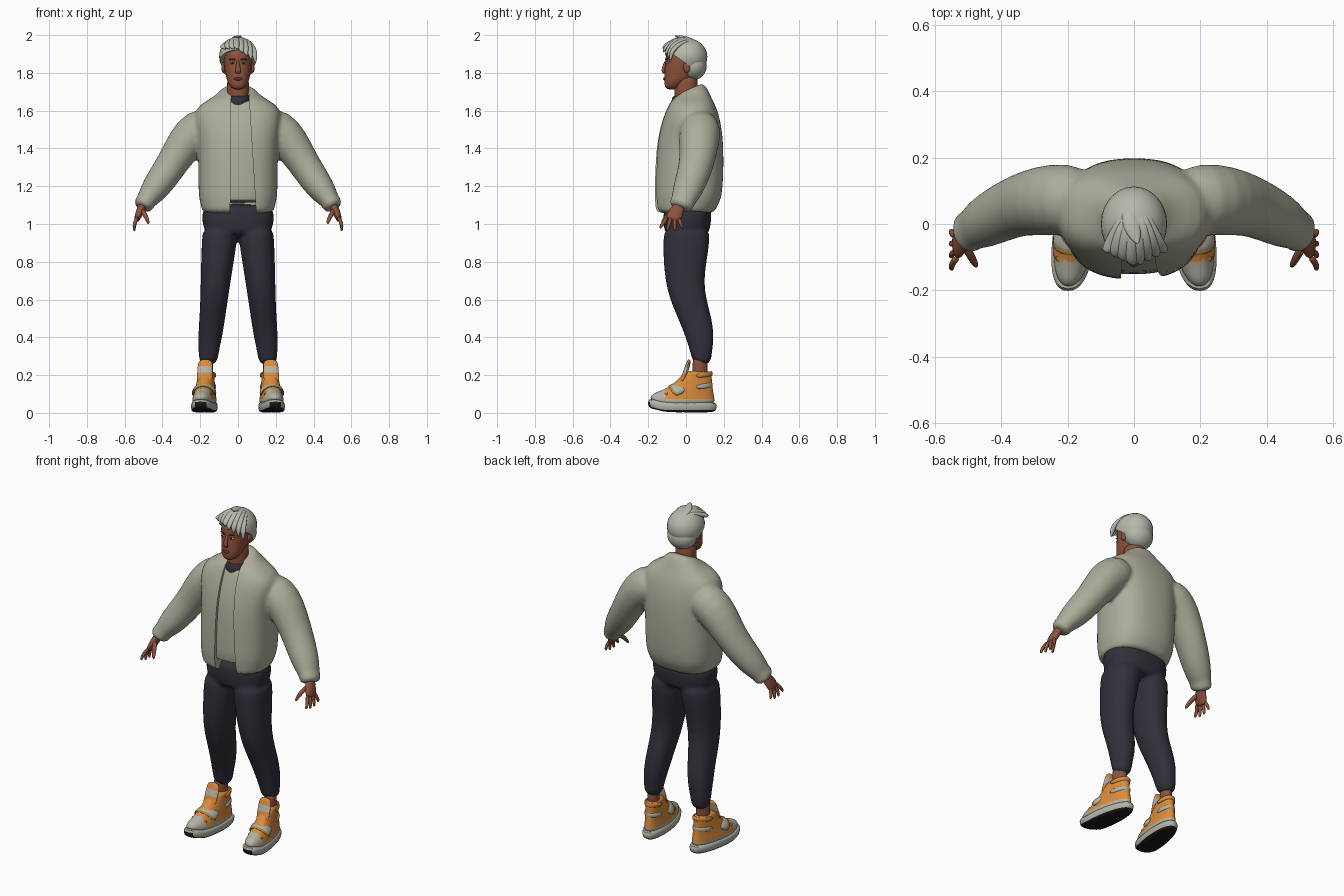
import bpy, bmesh, math
from mathutils import Vector, Matrix

cube = bpy.data.objects.get("Cube")
if cube:
    bpy.data.objects.remove(cube, do_unlink=True)


def material(name, *rgb):
    m = bpy.data.materials.new(name)
    m.use_nodes = True
    m.diffuse_color = (*rgb, 1)
    m.node_tree.nodes["Principled BSDF"].inputs["Base Color"].default_value = (*rgb, 1)
    return m


CLOTH = material("sage grey cloth", .42, .42, .33)
HAIR = material("silver hair", .47, .48, .41)
NAVY = material("dark navy", .03, .03, .042)
SKIN = material("brown skin", .27, .085, .045)
LIPS = material("dark brown", .13, .035, .022)
WHITE = material("eye white", .6, .55, .5)
BLACK = material("black rubber", .01, .01, .012)
ORANGE = material("orange", .7, .26, .045)
GOLD = material("gold trim", .45, .25, .04)
SHOE = material("shoe grey", .45, .45, .38)

SIDES = ((1, "left"), (-1, "right"))
X, Y = Vector((1, 0, 0)), Vector((0, 1, 0))


def hoop(z, x0, x1, y0, y1, power=1, tilt=0, n=24):
    """Horizontal superellipse ring between the given limits."""
    ring = []
    for i in range(n):
        c, s = math.cos(math.tau * i / n), math.sin(math.tau * i / n)
        dx = math.copysign(abs(c) ** power, c) * (x1 - x0) / 2
        dy = math.copysign(abs(s) ** power, s) * (y1 - y0) / 2
        ring.append(Vector(((x0 + x1) / 2 + dx, (y0 + y1) / 2 + dy, z + tilt * dy)))
    return ring


def tube(path, ref=Y, n=16):
    """Elliptical rings along (x, y, z, thickness, width along ref) stations."""
    pts = [Vector(p[:3]) for p in path]
    rings = []
    for i, p in enumerate(path):
        t = (pts[min(i + 1, len(pts) - 1)] - pts[max(i - 1, 0)]).normalized()
        v = (ref - t * ref.dot(t)).normalized()
        u = t.cross(v)
        angles = [math.tau * k / n for k in range(n)]
        rings.append([pts[i] + u * p[3] * math.cos(a) + v * p[4] * math.sin(a) for a in angles])
    return rings


def loft(rings, bm=None, move=lambda v: v):
    """Skin a stack of rings and cap both ends."""
    bm = bm or bmesh.new()
    rows = [[bm.verts.new(move(v)) for v in ring] for ring in rings]
    n = len(rows[0])
    for a, b in zip(rows, rows[1:]):
        for i in range(n):
            bm.faces.new((a[i], a[(i + 1) % n], b[(i + 1) % n], b[i]))
    bm.faces.new(rows[0][::-1])
    bm.faces.new(rows[-1])
    return bm


def blob(center, radii, bm=None):
    bm = bm or bmesh.new()
    matrix = Matrix.Translation(center) @ Matrix.Diagonal((*radii, 1))
    bmesh.ops.create_uvsphere(bm, u_segments=28, v_segments=16, radius=1, matrix=matrix)
    return bm


def build(name, bm, mats, rule=None, subsurf=1, voxel=0, cutter=None):
    """Make an object, bake its modifiers, colour its faces and smooth it."""
    bmesh.ops.recalc_face_normals(bm, faces=bm.faces)
    ob = bpy.data.objects.new(name, bpy.data.meshes.new(name))
    bm.to_mesh(ob.data)
    bm.free()
    bpy.context.scene.collection.objects.link(ob)
    if subsurf:
        ob.modifiers.new("round", "SUBSURF").levels = subsurf
    if voxel:
        remesh = ob.modifiers.new("merge", "REMESH")
        remesh.mode, remesh.voxel_size = "VOXEL", voxel
        soften = ob.modifiers.new("soften", "SMOOTH")
        soften.factor, soften.iterations = .5, 5
    if cutter:
        cut = ob.modifiers.new("opening", "BOOLEAN")
        cut.operation, cut.object = "DIFFERENCE", cutter
    bpy.context.view_layer.update()
    graph = bpy.context.evaluated_depsgraph_get()
    mesh = bpy.data.meshes.new_from_object(ob.evaluated_get(graph))
    ob.modifiers.clear()
    ob.data = mesh
    mesh.materials.clear()
    for m in mats:
        mesh.materials.append(m)
    for p in mesh.polygons:
        p.material_index = rule(p.center, p.normal) if rule else 0
    mesh.shade_smooth()
    mesh.set_sharp_from_angle(angle=math.radians(45))
    return ob


# Jacket: torso and both sleeves merged, then opened down the front
torso = [(1.05, .185, -.155, .145), (1.08, .195, -.165, .16), (1.11, .2, -.165, .175),
         (1.14, .21, -.17, .19), (1.25, .212, -.167, .2), (1.4, .212, -.16, .2),
         (1.5, .225, -.142, .192), (1.58, .235, -.117, .175), (1.63, .21, -.093, .155),
         (1.67, .135, -.07, .135)]
rings = [hoop(z, -r, r, a, b, .8) for z, r, a, b in torso]
rings += [hoop(1.7, -.097, .097, -.055, .11, 1, .3), hoop(1.72, -.085, .085, -.05, .09, 1, .5)]
jacket = loft(rings)
sleeve = [(.13, .07, 1.53, .09, .095), (.21, .075, 1.505, .114, .112), (.28, .07, 1.43, .103, .108),
          (.345, .058, 1.325, .085, .095), (.405, .03, 1.235, .083, .088), (.46, 0, 1.16, .07, .078),
          (.485, -.015, 1.125, .052, .064), (.496, -.022, 1.108, .056, .068), (.51, -.033, 1.08, .05, .063)]
for s, side in SIDES:
    loft(tube(sleeve), jacket, lambda v: Vector((v.x * s, v.y, v.z)))
gap = [[Vector((x, y, z)) for x, y in ((a, -.3), (b, -.3), (b, -.02), (a, -.02))]
       for z, a, b in ((1, -.042, .1), (1.8, -.035, .05))]
cutter = build("opening_cutter", loft(gap), [], subsurf=0)
cutter.hide_render = True
build("jacket", jacket, [CLOTH], voxel=.011, cutter=cutter)
bpy.data.objects.remove(cutter, do_unlink=True)

# Shirt with dark neckband
shirt = [hoop(max(z, 1.1), .02 - r, r - .02, a + .016, b - .03, .8) for z, r, a, b in torso[2:-1]]
build("shirt", loft(shirt + [hoop(1.66, -.08, .08, -.07, .09)]), [CLOTH])
build("shirt_neckband", loft([hoop(z, -r, r, -.01 - r, .01 + r, 1, .15)
                              for z, r in ((1.62, .072), (1.65, .07), (1.68, .064), (1.69, .058))]), [NAVY])

# Trousers
pants = loft([hoop(z, -r, r, a, b, .85) for z, r, a, b in
              ((.93, .15, -.1, .11), (.97, .187, -.12, .13), (1.05, .193, -.12, .137), (1.11, .185, -.12, .13))])
leg = [(.25, .108, .207, .038, .132), (.32, .103, .209, .023, .138), (.4, .083, .212, -.002, .15),
       (.5, .068, .205, -.042, .138), (.6, .053, .2, -.087, .108), (.7, .038, .198, -.11, .095),
       (.8, .022, .196, -.12, .11), (.9, .006, .192, -.122, .125), (1, -.004, .19, -.12, .13)]
for s, side in SIDES:
    loft([hoop(*station, .9) for station in leg], pants, lambda v: Vector((v.x * s, v.y, v.z)))
build("trousers", pants, [NAVY], voxel=.011)

# Head, neck and face
build("neck", loft([hoop(z, -.058, .058, -.062, .062) for z in (1.62, 1.68, 1.74, 1.8)]), [SKIN])
skull = [(1.712, .022, -.1, -.05), (1.725, .04, -.112, -.03), (1.75, .055, -.116, 0), (1.78, .064, -.115, .05),
         (1.82, .072, -.112, .08), (1.86, .076, -.107, .09), (1.9, .077, -.11, .09),
         (1.94, .066, -.095, .08), (1.965, .04, -.06, .05)]
build("head", loft([hoop(z, -r, r, a, b, .9) for z, r, a, b in skull]), [SKIN], subsurf=2)
build("nose", loft(tube([(0, -.104, 1.865, .008, .008), (0, -.116, 1.835, .009, .01),
                         (0, -.123, 1.808, .01, .017), (0, -.112, 1.797, .006, .012)], X)), [SKIN], subsurf=2)
build("lips", blob((0, -.114, 1.768), (.023, .007, .008)), [LIPS], subsurf=0)
for s, side in SIDES:
    build(side + "_ear", blob((s * .077, .005, 1.83), (.011, .02, .03)), [SKIN], subsurf=0)
    build(side + "_eye", blob((s * .03, -.1, 1.853), (.014, .008, .006)), [WHITE], subsurf=0)
    build(side + "_iris", blob((s * .03, -.106, 1.853), (.006, .004, .006)), [BLACK], subsurf=0)
    brow = [(s * .012, -.108, 1.868, .004, .004), (s * .03, -.107, 1.875, .005, .005), (s * .05, -.095, 1.87, .003, .003)]
    build(side + "_eyebrow", loft(tube(brow)), [LIPS])

# Hair: a trimmed cap, nape and swept locks
cap = blob((0, 0, 1.885), (.1, .113, .1))
bmesh.ops.bisect_plane(cap, geom=cap.verts[:] + cap.edges[:] + cap.faces[:], dist=.0001,
                       plane_co=(0, 0, 1.85), plane_no=(0, .7, 1), clear_inner=True)
bmesh.ops.holes_fill(cap, edges=cap.edges)
build("hair_cap", cap, [HAIR], subsurf=0)
build("hair_nape", blob((0, .036, 1.838), (.086, .074, .076)), [HAIR], subsurf=0)


def dome(x, y):
    return 1.885 + .1 * math.sqrt(max(0, 1 - (x / .1) ** 2 - (y / .113) ** 2))


for i in range(8):
    e = -.085 + .025 * i
    drop = 1.925 - .075 * max(0, i - 3) / 4
    lock = [(.01, .06, dome(.01, .06) - .01, .006, .01), (e * .5, 0, dome(e * .5, 0), .011, .02),
            (e * .8, -.06, dome(e * .8, -.06) + .004, .016, .024),
            (e, -.125 + abs(e) * .5, (drop + 1.94) / 2 + .005, .012, .018),
            (e * .9 + .012, -.125 + abs(e) * .45, drop, .002, .003)]
    build("hair_lock_%d" % (i + 1), loft(tube(lock, X, 8)), [HAIR], subsurf=2)
build("hair_crest", loft(tube([(-.02, .05, 1.965, .01, .02), (-.01, 0, 1.985, .012, .03),
                               (.005, -.04, 1.99, .01, .02), (.012, -.06, 1.998, .002, .003)], X, 8)), [HAIR], subsurf=2)

# Hands
for s, side in SIDES:
    def mirror(v):
        return Vector((v.x * s, v.y, v.z))
    hand = loft(tube([(.5, -.028, 1.11, .024, .03), (.515, -.045, 1.075, .022, .036),
                      (.53, -.065, 1.04, .019, .043), (.538, -.07, 1.015, .012, .038)]), None, mirror)
    for i in range(4):
        base, tip = -.1 + .02 * i, -.135 + .038 * i
        end = .962 if i in (1, 2) else .975
        loft(tube([(.53, base, 1.04, .011, .011), (.548, (base + tip) / 2, 1.005, .011, .011),
                   (.55, tip, end + .012, .009, .009), (.548, tip, end, .005, .005)], n=8), hand, mirror)
    loft(tube([(.513, -.055, 1.08, .015, .015), (.492, -.095, 1.05, .014, .014),
               (.477, -.122, 1.015, .011, .011), (.474, -.128, 1, .005, .005)], X, 8), hand, mirror)
    build(side + "_hand", hand, [SKIN])


# Shoes: built at the origin, then splayed and moved out to each foot
def sole_rule(c, n):
    return 1 if n.z < -.5 or (c.y < -.16 and n.y < -.75 and c.z < .06) else 0


for s, side in SIDES:
    def foot(v):
        x = v.x * (1 - .9 * max(0, v.y)) + .165 + .12 * (.08 - v.y)
        return Vector((x * s, v.y, v.z + .25 * max(0, -.12 - v.y)))
    sole = [hoop(z, -r, r, a, b, .8) for z, r, a, b in
            ((0, .056, -.18, .145), (.012, .065, -.2, .16), (.04, .068, -.205, .167), (.062, .063, -.198, .16))]
    build(side + "_sole", loft(sole, None, foot), [SHOE, BLACK], sole_rule)
    upper = [hoop(z, -r, r, a, b, .9) for z, r, a, b in
             ((.035, .062, -.195, .155), (.075, .062, -.19, .152), (.1, .056, -.16, .147), (.13, .052, -.1, .142),
              (.17, .047, -.05, .137), (.2, .045, -.02, .137), (.225, .042, .005, .132))]
    build(side + "_shoe_upper", loft(upper, None, foot), [ORANGE, SHOE],
          lambda c, n: 1 if c.y < -.11 or c.z < .07 else 0, subsurf=2)
    tongue = [(0, -.03, .14, .014, .04), (0, -.008, .2, .014, .042), (0, .008, .245, .013, .042), (0, .018, .285, .009, .036)]
    build(side + "_shoe_tongue", loft(tube(tongue, X), None, foot), [ORANGE, SHOE],
          lambda c, n: 1 if .215 < c.z < .25 else 0, subsurf=2)
    for part, mat, thick, width in (("strap", SHOE, .013, .034), ("strap_trim", GOLD, .009, .042)):
        arc = [(-.056, -.02, .1), (-.045, -.045, .135), (0, -.06, .152), (.045, -.045, .135), (.056, -.02, .1)]
        build(side + "_" + part, loft(tube([(*p, thick, width) for p in arc]), None, foot), [mat])
    lace = [(-.052, -.1, .095), (0, -.115, .122), (.052, -.1, .095)]
    build(side + "_toe_lace", loft(tube([(*p, .01, .012) for p in lace]), None, foot), [GOLD])
    for part, mat, z in (("heel_band", SHOE, .145), ("heel_loop", ORANGE, .205)):
        arc = [(-.05, .05, z - .01), (-.042, .115, z), (0, .145, z + .005), (.042, .115, z), (.05, .05, z - .01)]
        build(side + "_" + part, loft(tube([(*p, .008, .013) for p in arc], Vector((0, 0, 1)))
                                      , None, foot), [mat])
    build(side + "_ankle", loft([hoop(z, -.036, .036, .035, .115) for z in (.18, .22, .26, .3)], None, foot), [SKIN])
